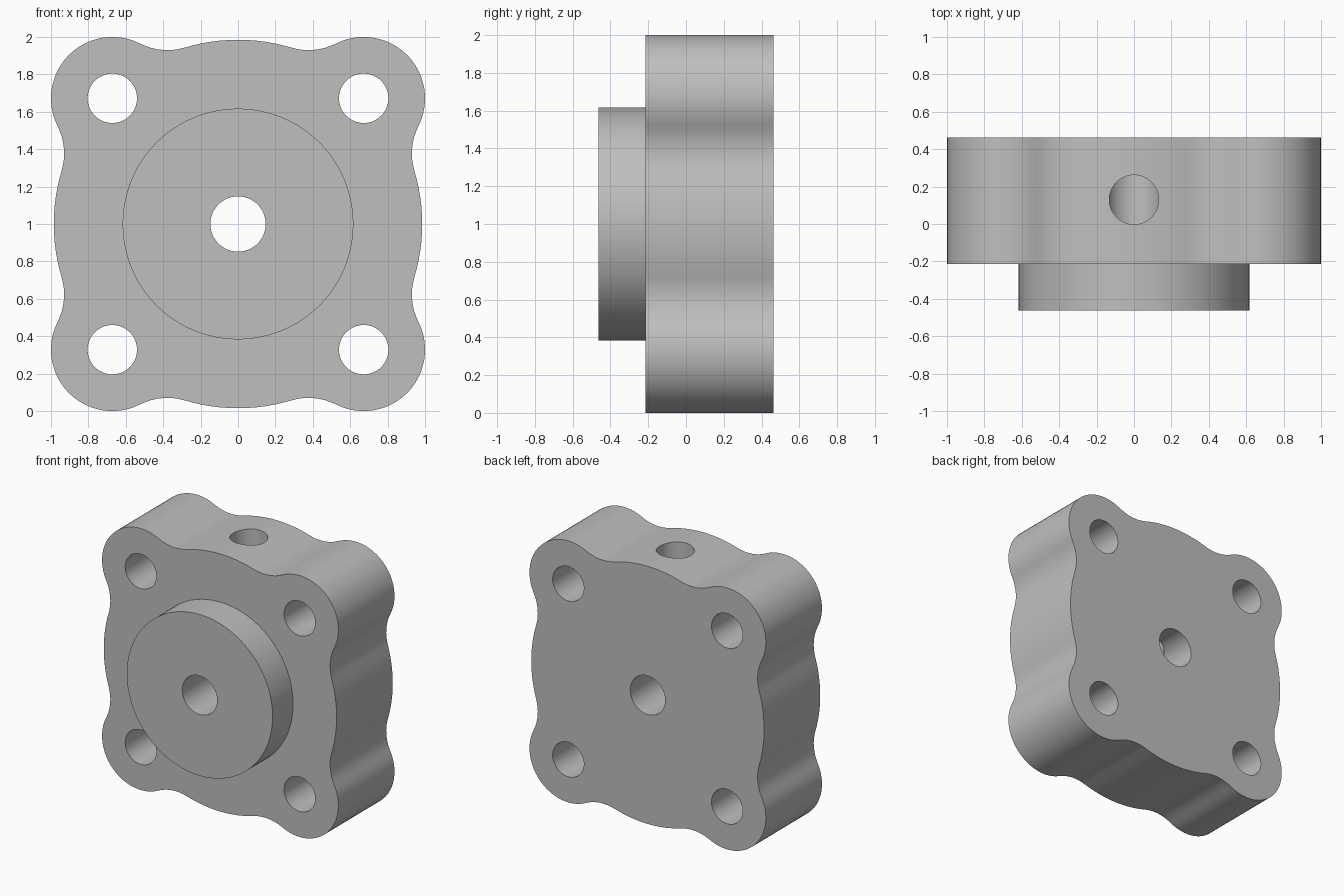
import bpy, bmesh, math
from mathutils import Vector

cube = bpy.data.objects.get("Cube")
if cube:
    bpy.data.objects.remove(cube, do_unlink=True)

# Main dimensions
MID_Z = 1.0
FRONT, STEP, BACK = -0.463, -0.215, 0.463
BODY_R, LUG_R, FILLET_R = 0.985, 0.328, 0.328
LUG = 1.0 - LUG_R            # lug centre offset in x and z
BOSS_R, BORE_R, HOLE_R = 0.617, 0.148, 0.132
PORT_Y = 0.13

steel = bpy.data.materials.new("plain grey")
steel.use_nodes = True
GREY = (0.52, 0.52, 0.52, 1)
steel.diffuse_color = GREY
steel.node_tree.nodes["Principled BSDF"].inputs["Base Color"].default_value = GREY


def polar(radius, angle):
    return Vector((math.cos(angle), math.sin(angle))) * radius


def arc(centre, radius, start, end, steps):
    """Points along an arc, leaving out the last one."""
    return [centre + polar(radius, start + (end - start) * i / steps) for i in range(steps)]


def flange_outline():
    """Round body, four corner lugs, and concave fillets blending them."""
    lug_dist = LUG * math.sqrt(2)
    a, b = BODY_R + FILLET_R, LUG_R + FILLET_R
    # Angles of the triangle body centre / lug centre / fillet centre
    at_body = math.acos((a * a + lug_dist ** 2 - b * b) / (2 * a * lug_dist))
    at_lug = math.acos((b * b + lug_dist ** 2 - a * a) / (2 * b * lug_dist))
    at_fillet = math.pi - at_body - at_lug
    points = []
    for k in range(4):
        d = math.pi / 4 + k * math.pi / 2
        lug = polar(lug_dist, d)
        half = math.pi - at_lug
        before, after = polar(a, d - at_body), polar(a, d + at_body)
        inward = d - at_body + math.pi
        points += arc(before, FILLET_R, inward, inward - at_fillet, 8)
        points += arc(lug, LUG_R, d - half, d + half, 24)
        inward = d + at_body + math.pi
        points += arc(after, FILLET_R, inward + -at_fillet * -1, inward, 8)
        points += arc(Vector((0, 0)), BODY_R, d + at_body, d + math.pi / 2 - at_body, 12)
    return points


def prism(name, outline, y0, y1):
    """Extrude an x/z outline along y."""
    bm = bmesh.new()
    face = bm.faces.new([bm.verts.new((p.x, y0, p.y + MID_Z)) for p in outline])
    out = bmesh.ops.extrude_face_region(bm, geom=[face])["geom"]
    moved = [v for v in out if isinstance(v, bmesh.types.BMVert)]
    bmesh.ops.translate(bm, verts=moved, vec=(0, y1 - y0, 0))
    bmesh.ops.recalc_face_normals(bm, faces=bm.faces)
    mesh = bpy.data.meshes.new(name)
    bm.to_mesh(mesh)
    bm.free()
    mesh.materials.append(steel)
    obj = bpy.data.objects.new(name, mesh)
    bpy.context.collection.objects.link(obj)
    return obj


def disc(name, x, z, radius, y0, y1, steps=64):
    return prism(name, arc(Vector((x, z)), radius, 0, math.tau, steps), y0, y1)


def combine(target, tool, operation):
    """Apply a boolean and discard the tool."""
    mod = target.modifiers.new(tool.name, 'BOOLEAN')
    mod.operation, mod.solver, mod.object = operation, 'EXACT', tool
    bpy.context.view_layer.objects.active = target
    bpy.ops.object.modifier_apply(modifier=mod.name)
    bpy.data.objects.remove(tool, do_unlink=True)


# Lobed flange with a raised round boss on the front
flange = prism("flange_block", flange_outline(), STEP, BACK)
combine(flange, disc("boss", 0, 0, BOSS_R, FRONT, 0, 96), 'UNION')

# Central bore and four bolt holes
combine(flange, disc("bore_cutter", 0, 0, BORE_R, -1, 1), 'DIFFERENCE')
for sx in (-1, 1):
    for sz in (-1, 1):
        combine(flange, disc("bolt_cutter", sx * LUG, sz * LUG, HOLE_R, -1, 1), 'DIFFERENCE')

# Port from the top edge down into the bore
bpy.ops.mesh.primitive_cylinder_add(vertices=64, radius=HOLE_R, depth=1.2,
                                    location=(0, PORT_Y, MID_Z + 0.6))
port = bpy.context.object
port.name = "port_cutter"
port.data.materials.append(steel)
combine(flange, port, 'DIFFERENCE')

# Smooth curved walls, crisp rims
bpy.ops.object.select_all(action='DESELECT')
flange.select_set(True)
bpy.context.view_layer.objects.active = flange
bpy.ops.object.shade_smooth_by_angle(angle=math.radians(30))
